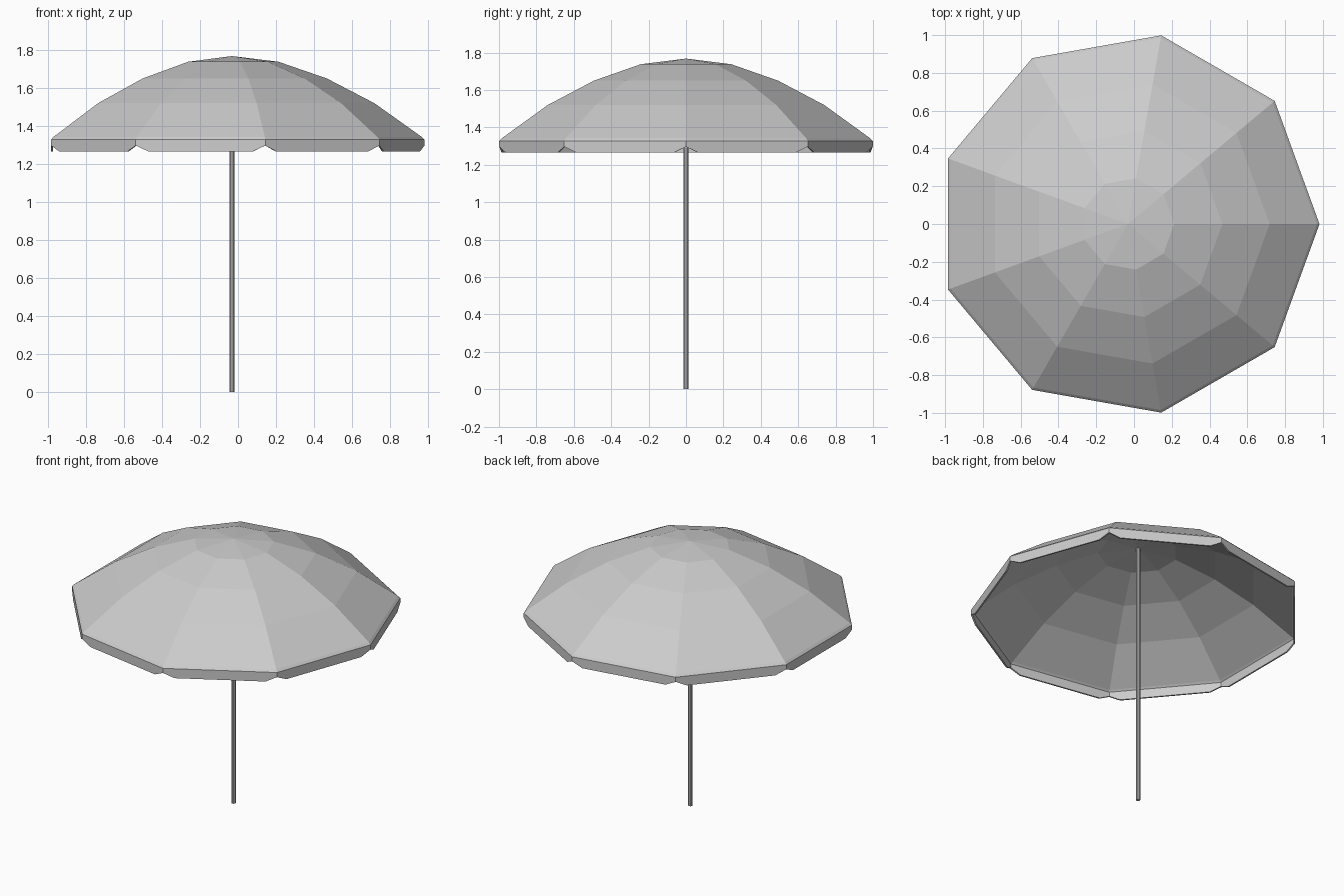
import bpy, bmesh
from math import cos, sin, tau
from mathutils import Vector

if "Cube" in bpy.data.objects:
    bpy.data.objects.remove(bpy.data.objects["Cube"])

SIDES = 9
CX = -0.032  # pole axis, offset so the odd-sided canopy is centred


def corner(i, r, z):
    a = tau * i / SIDES
    return Vector((CX + r * cos(a), r * sin(a), z))


# Canopy: nine-sided faceted dome with a hanging notched valance
bm = bmesh.new()
profile = [(0.245, 1.738), (0.50, 1.65), (0.75, 1.52), (1.0, 1.342), (1.014, 1.328), (1.014, 1.297)]
rings = [[bm.verts.new(corner(i, r, z)) for i in range(SIDES)] for r, z in profile]
apex = bm.verts.new((CX, 0, 1.768))
for i in range(SIDES):
    j = (i + 1) % SIDES
    bm.faces.new((apex, rings[0][i], rings[0][j]))
    for upper, lower in zip(rings[:-2], rings[1:-1]):
        bm.faces.new((upper[i], lower[i], lower[j], upper[j]))
    # Valance flap with clipped lower corners
    p, q = corner(i, 1.014, 1.265), corner(j, 1.014, 1.265)
    a = bm.verts.new(p.lerp(q, 0.1))
    b = bm.verts.new(p.lerp(q, 0.9))
    bm.faces.new((rings[-2][i], rings[-1][i], a, b, rings[-1][j], rings[-2][j]))
bmesh.ops.recalc_face_normals(bm, faces=bm.faces)
mesh = bpy.data.meshes.new("canopy")
bm.to_mesh(mesh)
bm.free()
canopy = bpy.data.objects.new("canopy", mesh)
bpy.context.collection.objects.link(canopy)
cloth = canopy.modifiers.new("cloth_thickness", 'SOLIDIFY')
cloth.thickness = 0.01
cloth.offset = -1

# Pole
bpy.ops.mesh.primitive_cylinder_add(vertices=10, radius=0.014, depth=1.755, location=(CX, 0, 0.8775))
bpy.context.object.name = "pole"
